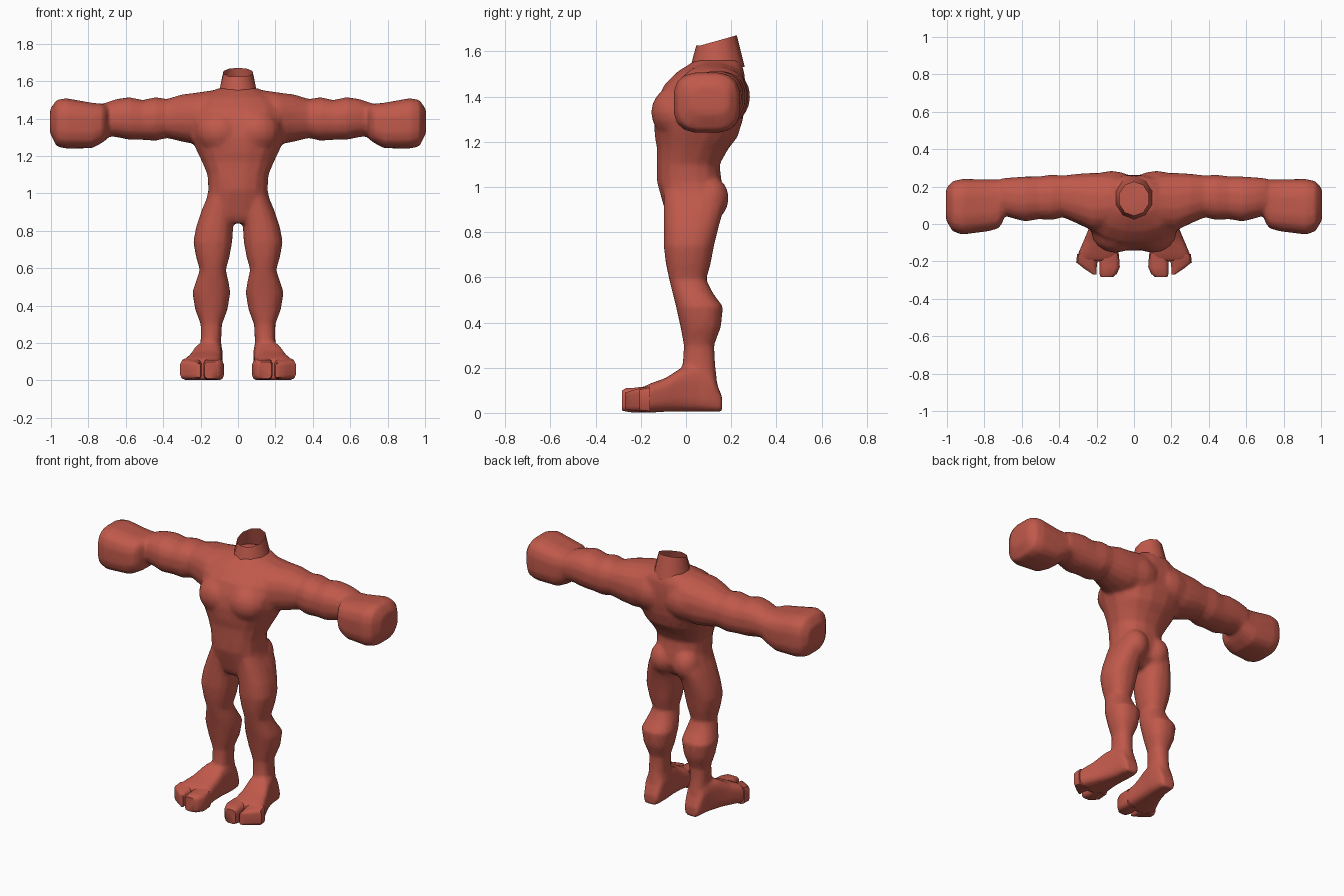
import bpy, bmesh
from math import cos, sin, pi, copysign
from mathutils import Matrix, Vector

if "Cube" in bpy.data.objects:
    bpy.data.objects.remove(bpy.data.objects["Cube"], do_unlink=True)

skin = bpy.data.materials.new("brick_red_skin")
skin.use_nodes = True
skin_colour = (0.53, 0.10, 0.07, 1)
skin.diffuse_color = skin_colour
skin.node_tree.nodes["Principled BSDF"].inputs["Base Color"].default_value = skin_colour


def place(axis, t, u, v):
    """Put a section point into space for a loft along the given axis."""
    return {"x": (t, u, v), "y": (u, t, v), "z": (u, v, t)}[axis]


def loft(bm, axis, rings, power=0.85, sides=16, side=1, caps=True):
    """Skin a row of rounded sections: (position, u min, u max, v min, v max)."""
    loops = []
    for t, u_min, u_max, v_min, v_max in rings:
        loop = []
        for i in range(sides):
            angle = 2 * pi * (i + 0.5) / sides
            c, s = cos(angle), sin(angle)
            c, s = copysign(abs(c) ** power, c), copysign(abs(s) ** power, s)
            u = (u_min + u_max + c * (u_max - u_min)) / 2
            v = (v_min + v_max + s * (v_max - v_min)) / 2
            point = Vector(place(axis, t, u, v))
            point.x *= side
            loop.append(bm.verts.new(point))
        loops.append(loop)
    faces = []
    for low, high in zip(loops, loops[1:]):
        for i in range(sides):
            j = (i + 1) % sides
            faces.append(bm.faces.new((low[i], low[j], high[j], high[i])))
    if caps:
        faces += [bm.faces.new(loops[0]), bm.faces.new(loops[-1])]
    bmesh.ops.recalc_face_normals(bm, faces=faces)


def muscle(bm, centre, radii, side):
    """Add an ellipsoid swelling on one side of the body."""
    x, y, z = centre
    matrix = Matrix.Translation((side * x, y, z)) @ Matrix.Diagonal((*radii, 1))
    bmesh.ops.create_uvsphere(bm, u_segments=16, v_segments=10, radius=1, matrix=matrix)


def finish(bm, name):
    mesh = bpy.data.meshes.new(name)
    bm.to_mesh(mesh)
    bm.free()
    mesh.materials.append(skin)
    obj = bpy.data.objects.new(name, mesh)
    bpy.context.collection.objects.link(obj)
    return obj


def smooth(obj):
    bpy.ops.object.select_all(action="DESELECT")
    obj.select_set(True)
    bpy.context.view_layer.objects.active = obj
    bpy.ops.object.shade_smooth_by_angle(angle=pi / 4)


body = bmesh.new()

# Torso from hips to the base of the neck
torso = [
    (0.84, 0.05, -0.07, 0.08), (0.88, 0.15, -0.09, 0.14), (0.95, 0.175, -0.11, 0.17),
    (1.02, 0.16, -0.13, 0.16), (1.10, 0.165, -0.13, 0.15), (1.17, 0.195, -0.13, 0.19),
    (1.22, 0.22, -0.14, 0.23), (1.30, 0.255, -0.145, 0.255), (1.38, 0.26, -0.13, 0.265),
    (1.45, 0.25, -0.10, 0.265), (1.51, 0.21, -0.04, 0.26), (1.56, 0.11, 0.04, 0.24),
]
loft(body, "z", [(z, -w, w, front, back) for z, w, front, back in torso])

# Arm sections run outward, ending in a blocky fist
arm = [
    (0.00, 0.02, 0.24, 1.30, 1.55), (0.12, -0.02, 0.27, 1.27, 1.555),
    (0.22, -0.04, 0.275, 1.26, 1.54), (0.30, 0.0, 0.27, 1.275, 1.53),
    (0.38, 0.035, 0.26, 1.295, 1.505), (0.44, 0.02, 0.265, 1.28, 1.515),
    (0.51, 0.025, 0.255, 1.285, 1.50), (0.58, 0.012, 0.255, 1.285, 1.515),
    (0.65, 0.03, 0.25, 1.30, 1.505), (0.71, 0.05, 0.245, 1.305, 1.485),
]
fist = [
    (0.70, 0.01, 0.235, 1.29, 1.47), (0.725, -0.025, 0.238, 1.27, 1.48),
    (0.78, -0.04, 0.24, 1.24, 1.485), (0.92, -0.058, 0.242, 1.238, 1.51),
    (0.97, -0.04, 0.23, 1.25, 1.50), (1.005, 0.02, 0.19, 1.32, 1.45),
]

# Leg sections run up from the ankle into the hip
leg = [
    (0.08, 0.08, 0.205, -0.01, 0.145), (0.21, 0.09, 0.20, -0.015, 0.13),
    (0.30, 0.085, 0.20, -0.01, 0.125), (0.38, 0.055, 0.23, -0.025, 0.155),
    (0.47, 0.04, 0.245, -0.045, 0.165), (0.53, 0.05, 0.225, -0.06, 0.12),
    (0.59, 0.065, 0.205, -0.075, 0.09), (0.66, 0.045, 0.225, -0.09, 0.11),
    (0.74, 0.03, 0.24, -0.10, 0.125), (0.82, 0.025, 0.225, -0.10, 0.145),
    (0.91, 0.015, 0.195, -0.10, 0.17), (0.98, 0.02, 0.165, -0.10, 0.165),
]

# Foot sections run from the splayed ball back to the heel
foot = [
    (-0.20, 0.085, 0.308, 0.0, 0.11), (-0.16, 0.08, 0.30, 0.0, 0.13),
    (-0.09, 0.085, 0.27, 0.005, 0.155), (-0.02, 0.085, 0.24, 0.005, 0.20),
    (0.06, 0.08, 0.215, 0.005, 0.21), (0.12, 0.085, 0.205, 0.005, 0.17),
    (0.16, 0.10, 0.19, 0.005, 0.07),
]

for side in (-1, 1):
    loft(body, "x", arm, side=side)
    loft(body, "x", fist, power=0.65, side=side)
    loft(body, "z", leg, side=side)
    loft(body, "y", foot, power=0.55, side=side)
    muscle(body, (0.10, -0.035, 1.33), (0.13, 0.12, 0.12), side)   # chest
    muscle(body, (0.12, 0.16, 1.40), (0.16, 0.125, 0.13), side)    # upper back
    muscle(body, (0.08, 0.10, 0.95), (0.085, 0.09, 0.10), side)    # buttock

# Fuse the overlapping masses into one soft skin
body = finish(body, "body")
remesh = body.modifiers.new("fuse", "REMESH")
remesh.mode = "VOXEL"
remesh.voxel_size = 0.012
soften = body.modifiers.new("soften", "SMOOTH")
soften.factor = 0.5
soften.iterations = 4
reduce = body.modifiers.new("reduce", "DECIMATE")
reduce.ratio = 0.25
bpy.context.view_layer.objects.active = body
for modifier in list(body.modifiers):
    bpy.ops.object.modifier_apply(modifier=modifier.name)
body.data.shade_smooth()

# Toes: a broad inner one and a slanted outer one, split by a cleft
inner_toe = [(-0.16, 0.08, 0.185, 0.0, 0.12), (-0.23, 0.075, 0.185, 0.0, 0.112),
             (-0.265, 0.09, 0.185, 0.005, 0.11), (-0.283, 0.11, 0.18, 0.01, 0.10)]
outer_toe = [(-0.16, 0.18, 0.305, 0.0, 0.12), (-0.205, 0.195, 0.31, 0.005, 0.11),
             (-0.24, 0.20, 0.265, 0.01, 0.10), (-0.27, 0.20, 0.22, 0.015, 0.09)]
for side, label in ((-1, "right"), (1, "left")):
    for name, rings in (("inner_toe", inner_toe), ("outer_toe", outer_toe)):
        toe = bmesh.new()
        loft(toe, "y", rings, power=0.45, sides=12, side=side)
        smooth(finish(toe, f"{label}_{name}"))

# Open neck, its rim rising toward the back
neck = bmesh.new()
loft(neck, "z", [(1.53, -0.11, 0.11, 0.02, 0.26), (1.57, -0.10, 0.10, 0.03, 0.25),
                 (1.625, -0.082, 0.082, 0.045, 0.225)],
     power=1, sides=10, caps=False)
for vert in neck.verts:
    if vert.co.z > 1.6:
        vert.co.z += max(0, vert.co.y - 0.06) * 0.28
smooth(finish(neck, "neck"))
